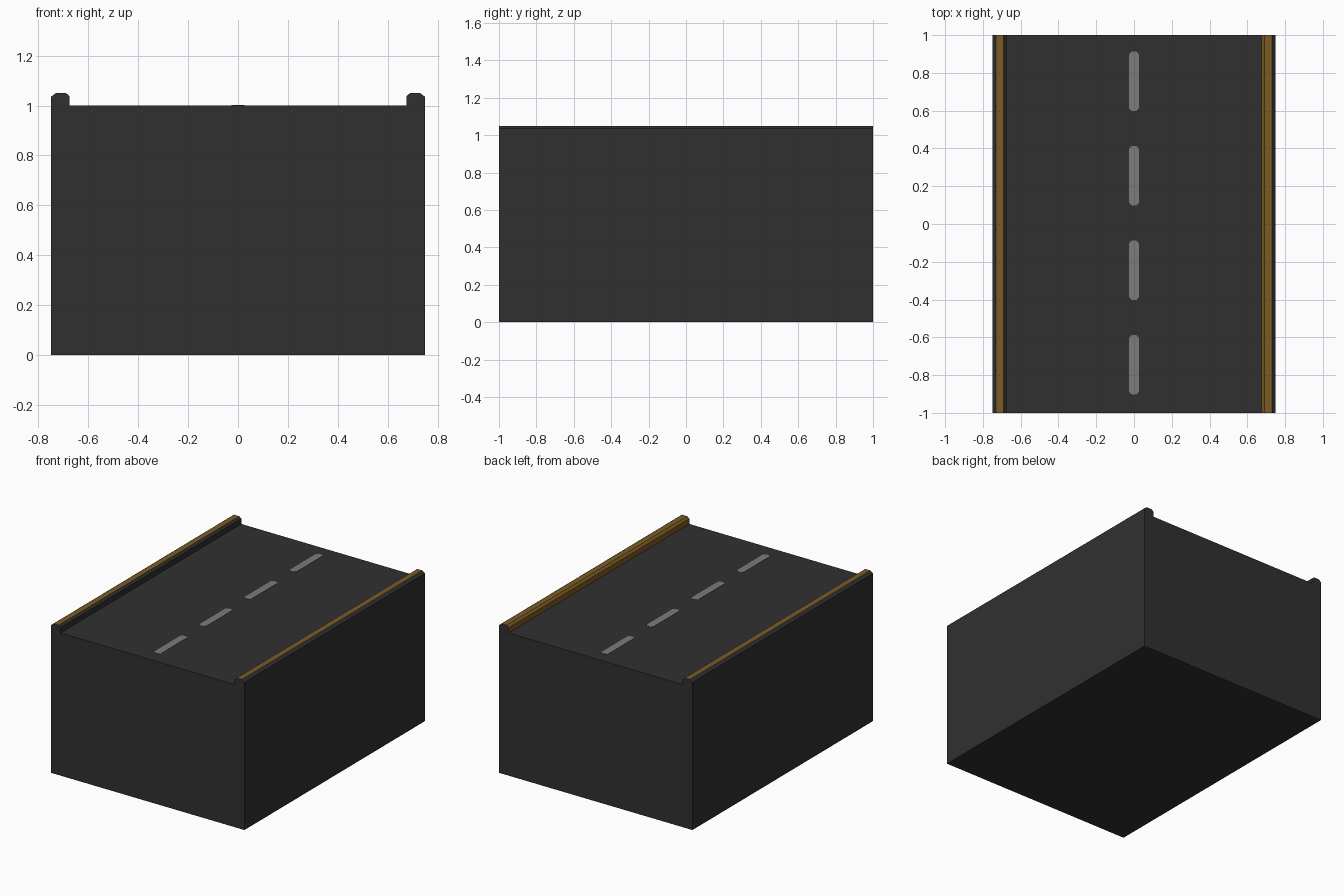
import bpy, bmesh

if "Cube" in bpy.data.objects:
    bpy.data.objects.remove(bpy.data.objects["Cube"])


def make_mat(name, rgb):
    m = bpy.data.materials.new(name)
    m.diffuse_color = (*rgb, 1.0)
    m.use_nodes = True
    m.node_tree.nodes["Principled BSDF"].inputs["Base Color"].default_value = m.diffuse_color
    return m


ASPHALT = make_mat("asphalt_dark_grey", (0.030, 0.030, 0.030))
ORANGE = make_mat("curb_orange_brown", (0.20, 0.105, 0.018))
PAINT = make_mat("line_light_grey", (0.20, 0.20, 0.20))


def finish(name, bm, mats):
    bmesh.ops.recalc_face_normals(bm, faces=bm.faces)
    mesh = bpy.data.meshes.new(name)
    bm.to_mesh(mesh)
    bm.free()
    for m in mats:
        mesh.materials.append(m)
    obj = bpy.data.objects.new(name, mesh)
    bpy.context.collection.objects.link(obj)
    return obj


def prism(points, offset):
    bm = bmesh.new()
    face = bm.faces.new([bm.verts.new(p) for p in points])
    res = bmesh.ops.extrude_face_region(bm, geom=[face], use_keep_orig=True)
    verts = [g for g in res["geom"] if isinstance(g, bmesh.types.BMVert)]
    bmesh.ops.translate(bm, verts=verts, vec=offset)
    return bm


# Road block with chamfered curbs: half cross-section mirrored, swept along y
half = [(0.75, 0.0), (0.75, 1.035), (0.73, 1.05),
        (0.69, 1.05), (0.675, 1.037), (0.675, 1.0)]
section = half + [(-x, z) for x, z in reversed(half)]
bm = prism([(x, -1, z) for x, z in section], (0, 2, 0))
bmesh.ops.recalc_face_normals(bm, faces=bm.faces)

# Orange curb tops; the right curb is also painted on its inner side
for f in bm.faces:
    c, n = f.calc_center_median(), f.normal
    top = n.z > 0.9 and c.z > 1.02
    inner_right = c.x > 0.6 and c.z > 1.005 and n.x < -0.3
    f.material_index = 1 if top or inner_right else 0
finish("road_block", bm, [ASPHALT, ORANGE])

# Dashed centre line: thin plates with clipped corners
W, L, C = 0.026, 0.157, 0.014
quarter = [(W, L - C), (W - C, L)]
outline = (quarter + [(-x, y) for x, y in reversed(quarter)]
           + [(-x, -y) for x, y in quarter]
           + [(x, -y) for x, y in reversed(quarter)])
for i in range(4):
    yc = -0.745 + 0.5 * i
    bm = prism([(x, yc + y, 0.999) for x, y in outline], (0, 0, 0.003))
    finish(f"centre_dash_{i + 1}", bm, [PAINT])
